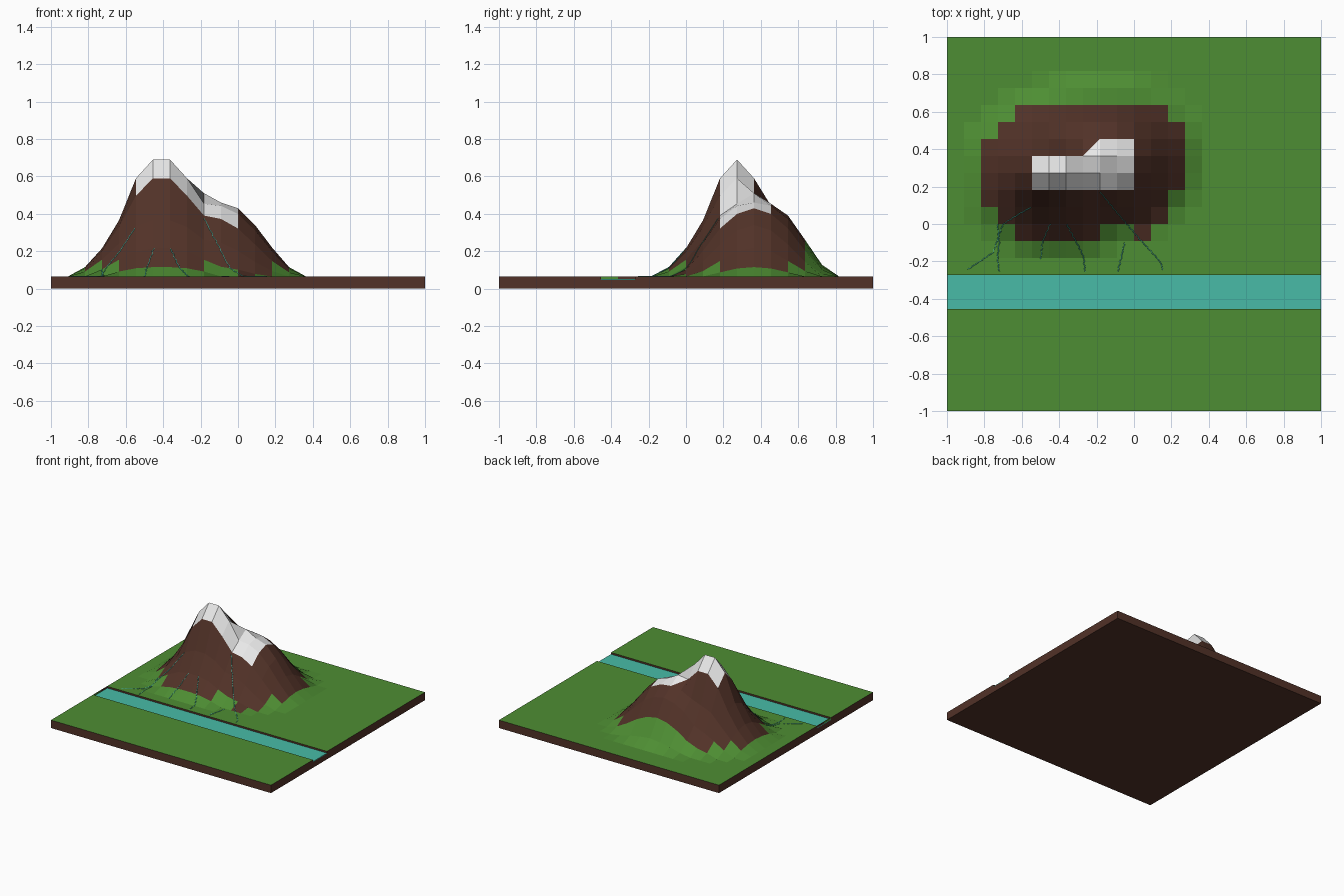
import bpy, bmesh, math
from mathutils import Vector
from mathutils.bvhtree import BVHTree

if "Cube" in bpy.data.objects:
    bpy.data.objects.remove(bpy.data.objects["Cube"])

N = 22                 # terrain cells per side
S = 2 / N              # cell size
TOP, WATER_Z, BED_Z = 0.065, 0.051, 0.046
BANK_S, BANK_N = -5 * S, -3 * S


def material(name, rgb):
    m = bpy.data.materials.new(name)
    m.use_nodes = True
    m.diffuse_color = (*rgb, 1)
    bsdf = m.node_tree.nodes["Principled BSDF"]
    bsdf.inputs["Base Color"].default_value = (*rgb, 1)
    bsdf.inputs["Roughness"].default_value = 0.9
    return m


GRASS = material("grass_green", (0.076, 0.27, 0.033))
EARTH = material("earth_brown", (0.084, 0.032, 0.021))
SNOW = material("snow_white", (0.8, 0.8, 0.8))
WATER = material("water_teal", (0.065, 0.50, 0.39))


def add_object(name, bm, *mats):
    mesh = bpy.data.meshes.new(name)
    bm.to_mesh(mesh)
    bm.free()
    for m in mats:
        mesh.materials.append(m)
    ob = bpy.data.objects.new(name, mesh)
    bpy.context.collection.objects.link(ob)
    return ob


def falloff(table, d):
    i = int(d)
    if i >= len(table) - 1:
        return 0
    return table[i] + (table[i + 1] - table[i]) * (d - i)


# Mountain: a tall peak and a lower shoulder, each falling off by distance in cells
PEAK = [0.625, 0.525, 0.30, 0.15, 0.05, 0]
SHOULDER = [0.445, 0.395, 0.365, 0.275, 0.155, 0.05, 0]


def height(x, y):
    u, v = x / S, y / S
    peak = falloff(PEAK, math.hypot(max(-5 - u, 0, u + 4), v - 3))
    shoulder = falloff(SHOULDER, math.hypot(u + 2, 1.22 * (v - 4)))
    return TOP + max(peak, shoulder)


# Colour zones by cell row: (first column, end column), counted from the centre
ROCK = {6: (-7, 2), 5: (-8, 3), 4: (-9, 3), 3: (-9, 3), 2: (-9, 3),
        1: (-9, 2), 0: (-8, 2), -1: (-7, -2)}
CAP = {4: (-2, 0), 3: (-6, 0), 2: (-6, 0)}


def inside(zone, col, row):
    a, b = zone.get(row, (0, 0))
    return a <= col < b


# Terrain surface, open along the river channel
bm = bmesh.new()
bmesh.ops.create_grid(bm, x_segments=N, y_segments=N, size=1)
for v in bm.verts:
    v.co.z = height(v.co.x, v.co.y)
channel = [f for f in bm.faces if BANK_S < f.calc_center_median().y < BANK_N]
bmesh.ops.delete(bm, geom=channel, context='FACES')
for f in bm.faces:
    c = f.calc_center_median()
    col, row = math.floor(c.x / S), math.floor(c.y / S)
    if inside(CAP, col, row):
        f.material_index = 2
    elif inside(ROCK, col, row) or (col, row) == (0, -1):
        f.material_index = 1

# Snow corner joining the two summits
bm.faces.ensure_lookup_table()
for f in list(bm.faces):
    c = f.calc_center_median()
    if (math.floor(c.x / S), math.floor(c.y / S)) == (-3, 4):
        vs = sorted(f.verts, key=lambda v: v.co.x + v.co.y)
        bmesh.utils.face_split(f, vs[0], vs[-1])
for f in bm.faces:
    c = f.calc_center_median()
    if len(f.verts) == 3 and c.x / S + 3 > c.y / S - 4:
        f.material_index = 2
surface = BVHTree.FromBMesh(bm)
add_object("terrain", bm, GRASS, EARTH, SNOW)

# Earth slab: end profile swept along x, without its grassy top
profile = [(-1, TOP), (-1, 0), (1, 0), (1, TOP),
           (BANK_N, TOP), (BANK_N, BED_Z), (BANK_S, BED_Z), (BANK_S, TOP)]
bm = bmesh.new()
ends = [[bm.verts.new((x, y, z)) for y, z in profile] for x in (-1, 1)]
for ring in ends:
    bm.faces.new(ring)
for i in range(len(profile)):
    j = (i + 1) % len(profile)
    if i not in (3, 7):
        bm.faces.new((ends[0][i], ends[0][j], ends[1][j], ends[1][i]))
bmesh.ops.recalc_face_normals(bm, faces=bm.faces)
add_object("earth_slab", bm, EARTH)


def box(name, lo, hi, mat):
    lo, hi = Vector(lo), Vector(hi)
    bm = bmesh.new()
    bmesh.ops.create_cube(bm, size=1)
    for v in bm.verts:
        v.co = (lo + hi) / 2 + v.co * (hi - lo)
    add_object(name, bm, mat)


# River and the low plates closing its far end
box("river", (-1, BANK_S, BED_Z), (1, BANK_N, WATER_Z), WATER)
MID = (BANK_S + BANK_N) / 2
box("channel_end_grass", (-1, BANK_S, WATER_Z), (-0.997, MID, TOP), GRASS)
box("channel_end_earth", (-1, MID, WATER_Z), (-0.997, BANK_N, TOP), EARTH)

# Thin streams draped over the front slope down to the river
STREAMS = [
    [(-.55, .09), (-.62, .05), (-.7, 0), (-.73, -.08), (-.75, -.15), (-.9, -.25)],
    [(-.73, 0), (-.72, -.1), (-.73, -.18), (-.72, -.27)],
    [(-.45, 0), (-.49, -.1), (-.5, -.2)],
    [(-.36, 0), (-.27, -.17), (-.26, -.27)],
    [(-.18, .17), (-.09, .06), (.03, -.08), (.14, -.2), (.16, -.26)],
    [(-.05, -.1), (-.09, -.27)],
]
for n, path in enumerate(STREAMS):
    points = []
    for (x0, y0), (x1, y1) in zip(path, path[1:]):
        steps = max(2, round(math.hypot(x1 - x0, y1 - y0) / 0.015))
        for k in range(steps):
            t = k / steps
            wobble = 0.004 * math.sin(9 * k + n)
            x, y = x0 + (x1 - x0) * t + wobble, y0 + (y1 - y0) * t
            hit = surface.ray_cast(Vector((x, y, 2)), Vector((0, 0, -1)))[0]
            if hit:
                points.append(hit)
    curve = bpy.data.curves.new(f"stream_{n + 1}", 'CURVE')
    curve.dimensions = '3D'
    curve.bevel_depth = 0.0025
    curve.bevel_resolution = 0
    spline = curve.splines.new('POLY')
    spline.points.add(len(points) - 1)
    for p, co in zip(spline.points, points):
        p.co = (*co, 1)
    curve.materials.append(WATER)
    bpy.context.collection.objects.link(bpy.data.objects.new(f"stream_{n + 1}", curve))
